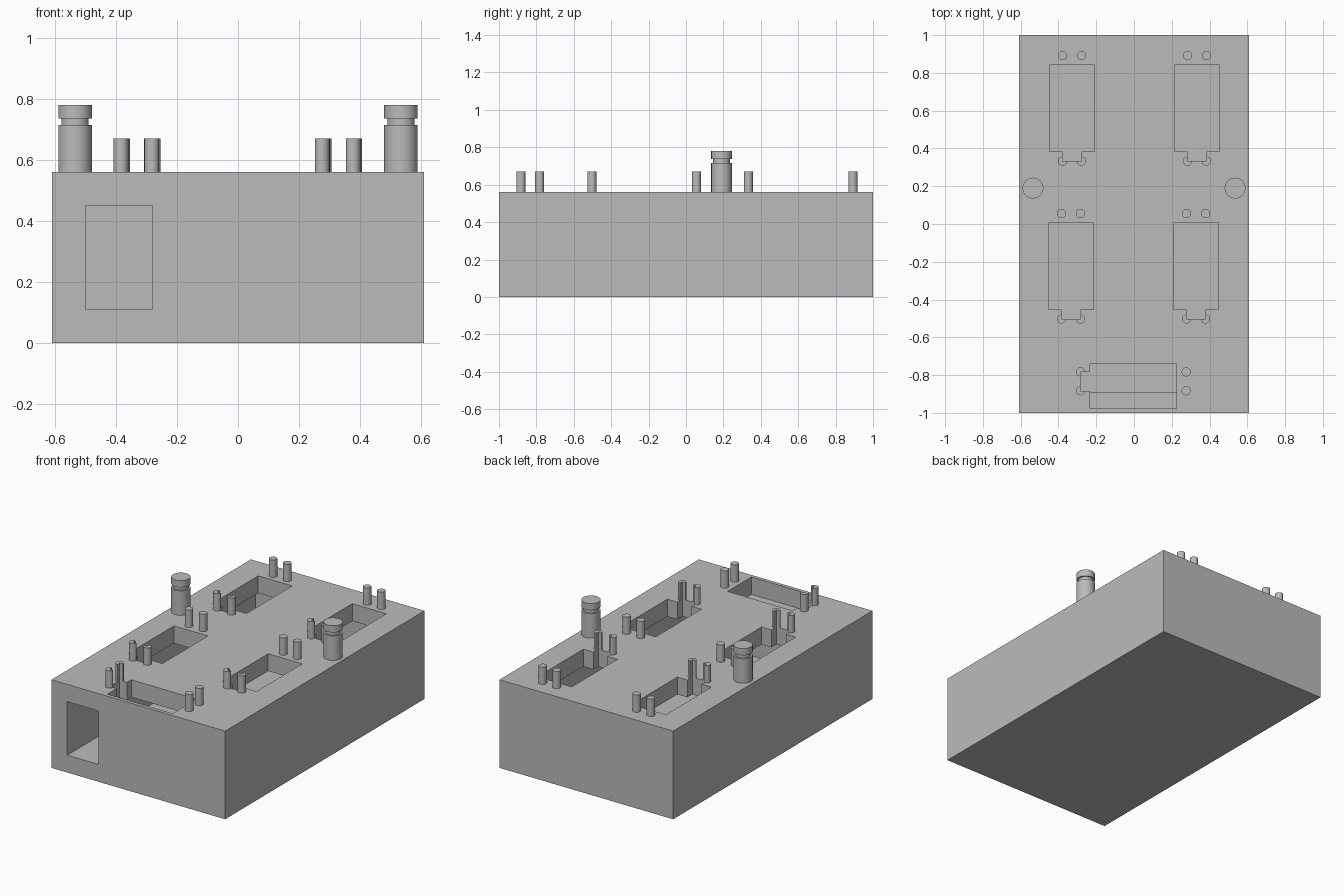
import bpy, bmesh, math
from mathutils import Matrix, Vector

cube = bpy.data.objects.get("Cube")
if cube:
    bpy.data.objects.remove(cube, do_unlink=True)

grey = bpy.data.materials.new("plain grey")
grey.use_nodes = True
colour = (0.5, 0.5, 0.5, 1)
grey.diffuse_color = colour
grey.node_tree.nodes["Principled BSDF"].inputs["Base Color"].default_value = colour

W, L, H, T = 0.61, 1.0, 0.56, 0.11      # half width, half length, height, wall
SEAM = H - T
PEG_R, PEG_TOP = 0.024, 0.67


def make_object(name, bm):
    mesh = bpy.data.meshes.new(name)
    bmesh.ops.recalc_face_normals(bm, faces=bm.faces[:])
    bm.to_mesh(mesh)
    bm.free()
    mesh.materials.append(grey)
    obj = bpy.data.objects.new(name, mesh)
    bpy.context.collection.objects.link(obj)
    return obj


def box(name, lo, hi):
    bm = bmesh.new()
    lo, hi = Vector(lo), Vector(hi)
    mat = Matrix.Translation((lo + hi) / 2) @ Matrix.Diagonal((*(hi - lo), 1))
    bmesh.ops.create_cube(bm, size=1, matrix=mat)
    return make_object(name, bm)


def add_cylinder(bm, x, y, z0, z1, r, sides=32):
    bmesh.ops.create_cone(bm, cap_ends=True, segments=sides, radius1=r, radius2=r,
                          depth=z1 - z0, matrix=Matrix.Translation((x, y, (z0 + z1) / 2)))


def activate(obj):
    bpy.ops.object.select_all(action='DESELECT')
    obj.select_set(True)
    bpy.context.view_layer.objects.active = obj


def cut(obj, cutter):
    mod = obj.modifiers.new("cut", 'BOOLEAN')
    mod.operation, mod.solver, mod.object = 'DIFFERENCE', 'EXACT', cutter
    activate(obj)
    bpy.ops.object.modifier_apply(modifier=mod.name)


# Hollow lower box with a doorway in the front wall
body = box("lower_box", (-W, -L, 0), (W, L, SEAM))
cavity = box("cavity_cutter", (-W + T, -L + T, T), (W - T, L - T, H))
door = box("door_cutter", (-W + T, -L - T, T), (-0.28, -L + 2 * T, H))
cutters = [cavity, door]
for c in cutters:
    cut(body, c)

# Socket positions: notch corner x, y, turn, and shift of the opening
sockets = [(-0.378, 0.333, 0, 0), (0.283, 0.333, 0, 0),
           (-0.384, -0.503, 0, 0), (0.278, -0.503, 0, 0),
           (-0.283, -0.783, -90, 0.024)]

# Notched openings cut straight through the lid, with four pegs around each
openings, peg_mesh = bmesh.new(), bmesh.new()
for x, y, turn, shift in sockets:
    place = Matrix.Translation((x, y, 0)) @ Matrix.Rotation(math.radians(turn), 4, 'Z')
    a, b = shift - 0.069, shift + 0.17
    outline = [(0, 0), (0.1, 0), (0.1, 0.05), (b, 0.05),
               (b, 0.508), (a, 0.508), (a, 0.05), (0, 0.05)]
    verts = [openings.verts.new(place @ Vector((u, v, 0.3))) for u, v in outline]
    face = openings.faces.new(verts)
    top = bmesh.ops.extrude_face_region(openings, geom=[face])["geom"]
    bmesh.ops.translate(openings, vec=(0, 0, 0.6),
                        verts=[g for g in top if isinstance(g, bmesh.types.BMVert)])
    for u in (0, 0.1):
        for v in (0, 0.559):
            p = place @ Vector((u, v, 0))
            add_cylinder(peg_mesh, p.x, p.y, SEAM + 0.02, PEG_TOP, PEG_R)

lid = box("lid", (-W, -L, SEAM), (W, L, H))
pegs = make_object("socket_pegs", peg_mesh)
opening_cutter = make_object("opening_cutter", openings)
cutters.append(opening_cutter)
cut(lid, opening_cutter)
cut(pegs, opening_cutter)

# Two grooved posts, each a stem, a neck and a cap
posts = []
for side, sx in (("left", 1), ("right", -1)):
    bm = bmesh.new()
    profile = [(0, 0.54), (0.055, 0.54), (0.055, 0.715), (0.045, 0.715),
               (0.045, 0.737), (0.055, 0.737), (0.055, 0.78), (0, 0.78)]
    pv = [bm.verts.new((r, 0, z)) for r, z in profile]
    edges = [bm.edges.new(pair) for pair in zip(pv, pv[1:])]
    bmesh.ops.spin(bm, geom=pv + edges, axis=(0, 0, 1), cent=(0, 0, 0),
                   angle=math.tau, steps=48)
    bmesh.ops.remove_doubles(bm, verts=bm.verts[:], dist=1e-4)
    bmesh.ops.translate(bm, verts=bm.verts[:], vec=(sx * 0.535, 0.19, 0))
    posts.append(make_object(side + "_post", bm))

for obj in [pegs] + posts:
    activate(obj)
    bpy.ops.object.shade_smooth_by_angle(angle=math.radians(30))

for c in cutters:
    bpy.data.objects.remove(c, do_unlink=True)
